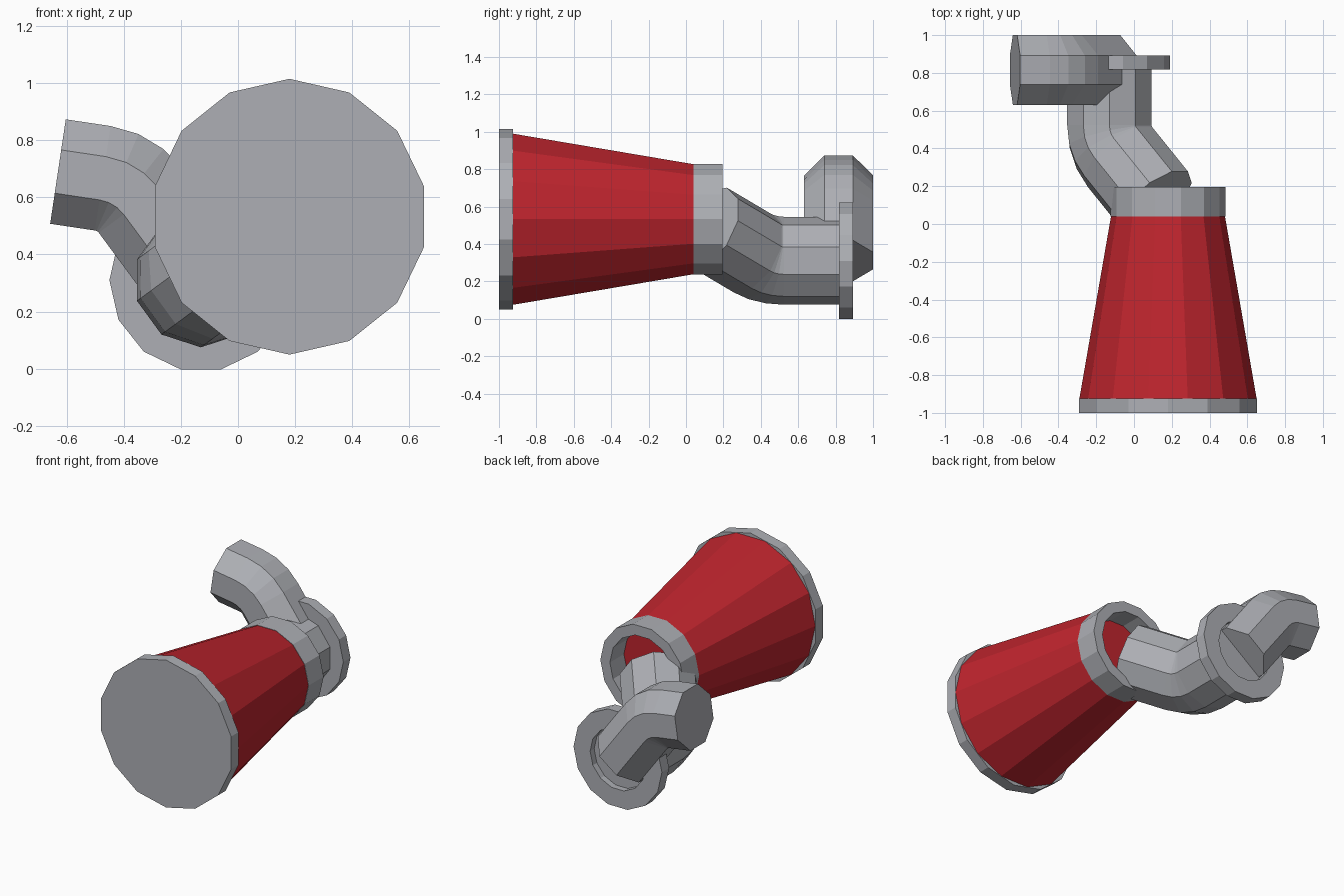
import bpy, bmesh, math
from mathutils import Vector, Matrix, Quaternion

if "Cube" in bpy.data.objects:
    bpy.data.objects.remove(bpy.data.objects["Cube"])


def material(name, rgb):
    m = bpy.data.materials.new(name)
    m.diffuse_color = (*rgb, 1)
    m.use_nodes = True
    m.node_tree.nodes["Principled BSDF"].inputs["Base Color"].default_value = m.diffuse_color
    return m


GREY = material("steel grey", (0.42, 0.43, 0.46))
RED = material("deep red", (0.52, 0.018, 0.027))


def build(name, rings, mat, closed=False):
    """Skin a list of vertex rings; closed joins last to first, else both ends are capped."""
    bm = bmesh.new()
    loops = [[bm.verts.new(p) for p in ring] for ring in rings]
    n = len(loops[0])
    pairs = list(zip(loops, loops[1:]))
    if closed:
        pairs.append((loops[-1], loops[0]))
    else:
        bm.faces.new(loops[0])
        bm.faces.new(loops[-1])
    for a, b in pairs:
        for i in range(n):
            j = (i + 1) % n
            bm.faces.new((a[i], a[j], b[j], b[i]))
    bmesh.ops.recalc_face_normals(bm, faces=bm.faces)
    me = bpy.data.meshes.new(name)
    bm.to_mesh(me)
    bm.free()
    me.materials.append(mat)
    ob = bpy.data.objects.new(name, me)
    bpy.context.collection.objects.link(ob)
    return ob


def turned(name, centre, profile, mat, phase=0.0, closed=False, sides=14):
    """Turn (radius, y) points about a y-axis through centre (x, z)."""
    ang = [phase + 2 * math.pi * i / sides for i in range(sides)]
    rings = [[(centre[0] + r * math.cos(a), y, centre[1] + r * math.sin(a)) for a in ang]
             for r, y in profile]
    return build(name, rings, mat, closed)


def bent_pipe(name, start, corner, end, bend, radius, sides, up, phase, mat, steps=3):
    """Pipe with one rounded bend between two straight runs."""
    s, c, e = Vector(start), Vector(corner), Vector(end)
    d1, d2 = (c - s).normalized(), (e - c).normalized()
    axis, angle = d1.cross(d2).normalized(), d1.angle(d2)
    tan = bend * math.tan(angle / 2)
    arc_start = c - d1 * tan
    pivot = arc_start + axis.cross(d1) * bend
    stations = [(s, 0.0)]
    for k in range(steps + 1):
        a = angle * k / steps
        stations.append((pivot + Quaternion(axis, a) @ (arc_start - pivot), a))
    stations.append((e, angle))
    u = Vector(up)
    u = (u - d1 * u.dot(d1)).normalized()
    v = d1.cross(u)
    rings = []
    for p, a in stations:
        q = Quaternion(axis, a)
        rings.append([p + q @ (u * math.cos(t) + v * math.sin(t)) * radius
                      for t in (phase + 2 * math.pi * i / sides for i in range(sides))])
    return build(name, rings, mat)


MAIN = (0.18, 0.532)      # axis of the cone
JOINT = (-0.13, 0.31)     # axis of the flange

# tapered body with its front plate and rear collar
turned("cone_body", MAIN, [(0.47, -0.93), (0.30, 0.05)], RED)
turned("front_plate", MAIN, [(0.4825, -1.0), (0.4825, -0.925)], GREY, math.pi / 2)
turned("rear_collar", MAIN, [(0.304, 0.04), (0.304, 0.195), (0.235, 0.195), (0.235, 0.04)],
       GREY, closed=True)

# flange ring between the two pipes
turned("flange_ring", JOINT, [(0.32, 0.818), (0.32, 0.892), (0.2, 0.892), (0.2, 0.818)],
       GREY, closed=True)

# ten-sided pipe from the collar to the flange
bent_pipe("lower_pipe", (-0.13, 0.85, 0.31), (-0.13, 0.424, 0.31), (0.115, 0.12, 0.49),
          0.24, 0.235, 10, (0, 0, 1), 0, GREY)

# eight-sided elbow rising from the flange to the free end
bent_pipe("upper_elbow", (-0.63, 0.816, 0.69), (-0.389, 0.816, 0.654), (-0.135, 0.816, 0.31),
          0.205, 0.2, 8, (0, 1, 0), math.pi / 8, GREY)
